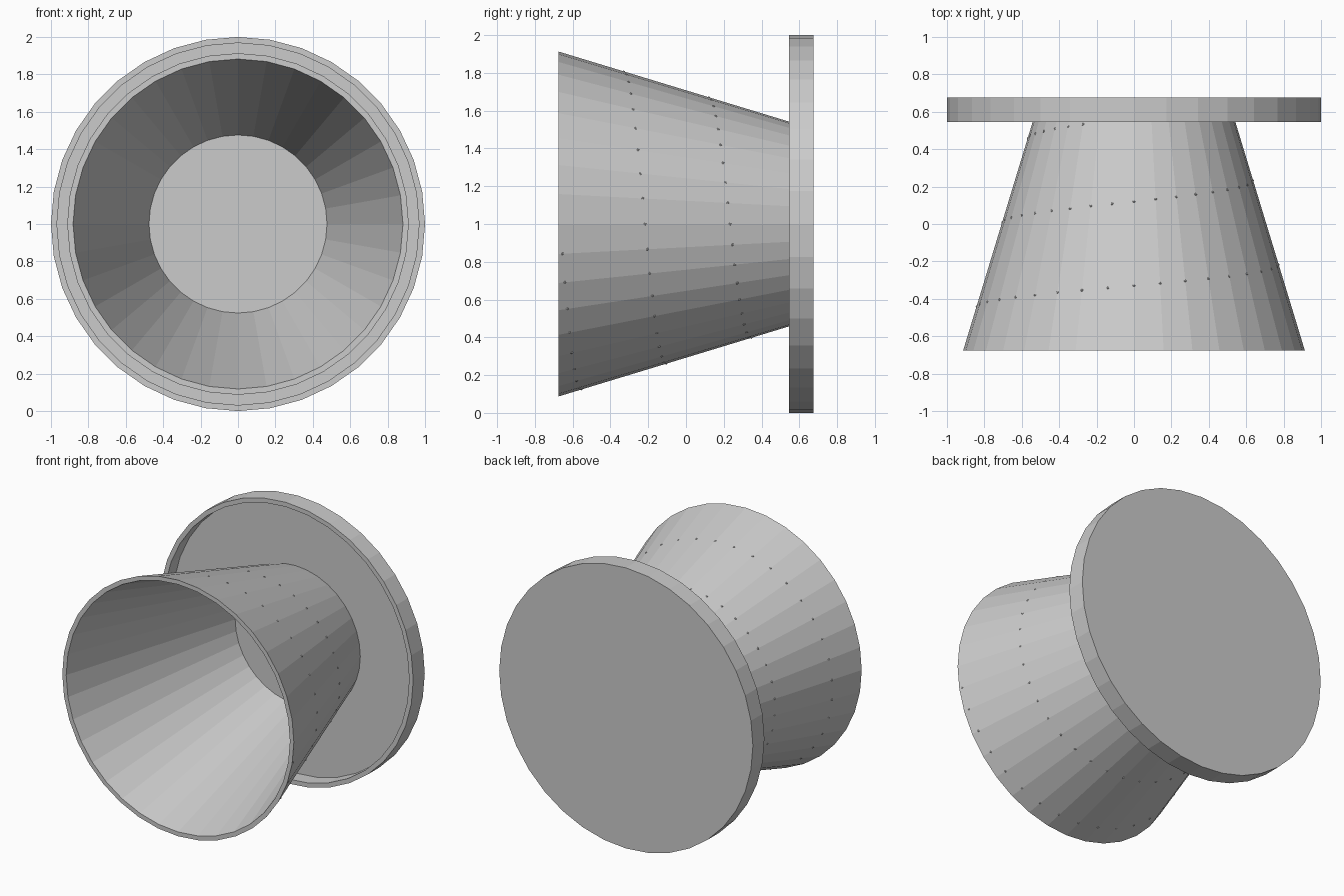
import bpy, bmesh
from math import sin, cos, pi
from mathutils import Matrix

if "Cube" in bpy.data.objects:
    bpy.data.objects.remove(bpy.data.objects["Cube"])

SEGS = 36


def make_object(name, bm):
    mesh = bpy.data.meshes.new(name)
    bm.to_mesh(mesh)
    bm.free()
    obj = bpy.data.objects.new(name, mesh)
    bpy.context.collection.objects.link(obj)
    return obj


def ring_point(r, y, a):
    return (r * sin(a), y, 1 + r * cos(a))


def lathe(name, profile, closed):
    """Revolve (radius, y) points about the y axis at z = 1."""
    bm = bmesh.new()
    rings = [[bm.verts.new(ring_point(r, y, 2 * pi * i / SEGS)) for i in range(SEGS)]
             for r, y in profile]
    pairs = list(zip(rings, rings[1:]))
    if closed:
        pairs.append((rings[-1], rings[0]))
    else:
        bm.faces.new(rings[0])
        bm.faces.new(rings[-1])
    for a, b in pairs:
        for i in range(SEGS):
            j = (i + 1) % SEGS
            bm.faces.new((a[i], a[j], b[j], b[i]))
    bmesh.ops.recalc_face_normals(bm, faces=bm.faces)
    return make_object(name, bm)


# Round back plate with a thin raised rim around a recess
lathe("back_plate", [(1.0, 0.675), (1.0, 0.545), (0.968, 0.545), (0.968, 0.648)], False)

# Hollow flared cone standing in the recess
MOUTH_Y, FLOOR_Y, MOUTH_R, SLOPE = -0.675, 0.648, 0.913, 0.304
END_R = MOUTH_R - SLOPE * (FLOOR_Y - MOUTH_Y)
lathe("flared_cone", [(MOUTH_R, MOUTH_Y), (END_R, FLOOR_Y),
                      (0.476, FLOOR_Y), (0.882, MOUTH_Y)], True)

# Tiny studs spiralling along the outside of the cone
bm = bmesh.new()
for k in range(-62, 34):
    y = 0.12 + 0.45 * k / SEGS
    if MOUTH_Y + 0.01 < y < FLOOR_Y - 0.1:
        r = MOUTH_R - SLOPE * (y - MOUTH_Y) - 0.004
        bmesh.ops.create_icosphere(
            bm, subdivisions=1, radius=0.009,
            matrix=Matrix.Translation(ring_point(r, y, 2 * pi * k / SEGS)))
make_object("spiral_studs", bm)
